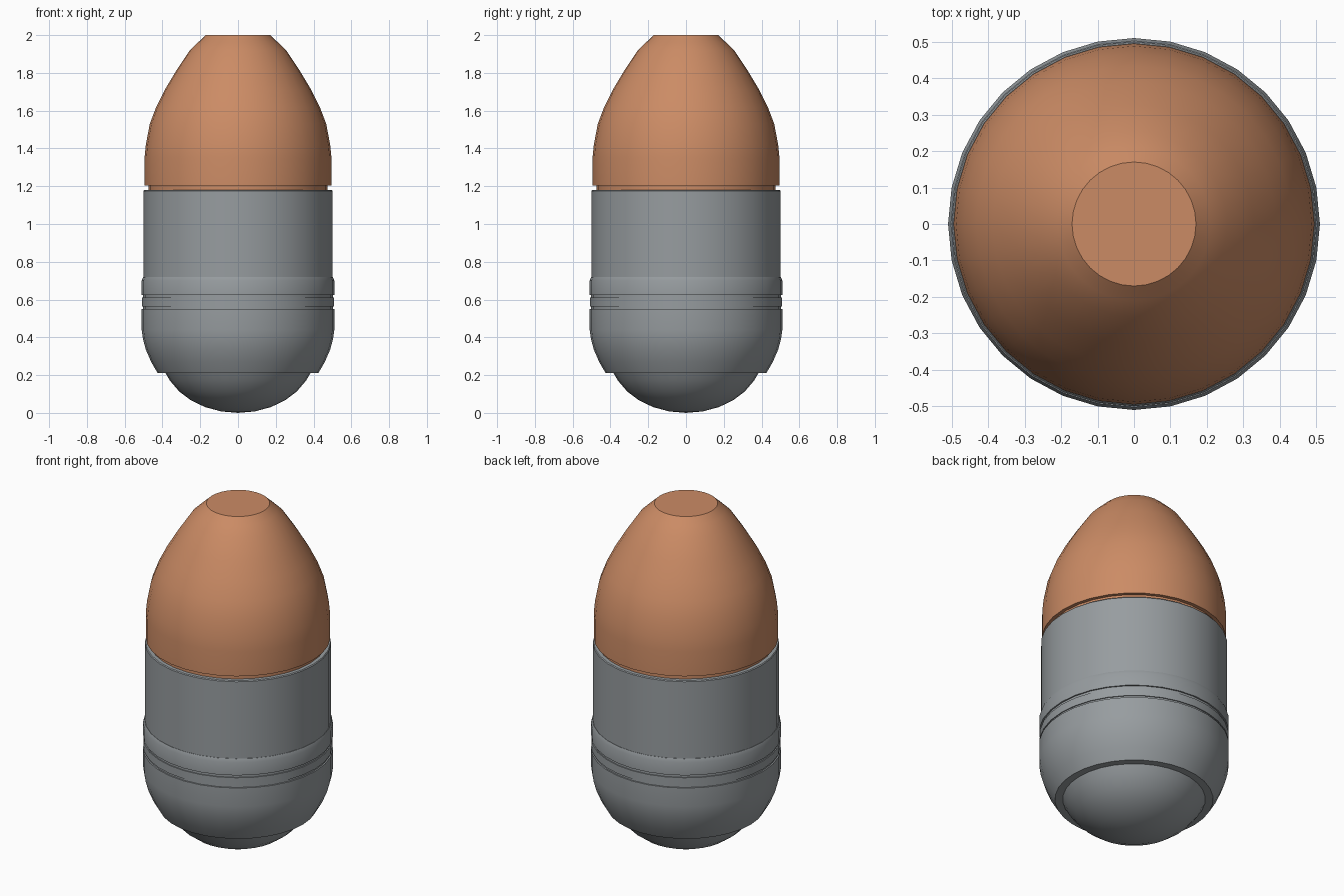
import bpy, bmesh, math

if "Cube" in bpy.data.objects:
    bpy.data.objects.remove(bpy.data.objects["Cube"])

SIDES = 32


def material(name, rgb):
    m = bpy.data.materials.new(name)
    m.diffuse_color = (*rgb, 1)
    m.use_nodes = True
    m.node_tree.nodes["Principled BSDF"].inputs["Base Color"].default_value = m.diffuse_color
    return m


copper = material("copper", (0.60, 0.26, 0.13))
steel = material("grey_steel", (0.31, 0.335, 0.35))


def lathe(name, profile, mat):
    """Spin a (radius, height) profile, listed bottom to top, about z."""
    bm = bmesh.new()
    rings = []
    for r, z in profile:
        if r == 0:
            rings.append([bm.verts.new((0, 0, z))])
        else:
            rings.append([bm.verts.new((r * math.cos(2 * math.pi * i / SIDES),
                                        r * math.sin(2 * math.pi * i / SIDES), z))
                          for i in range(SIDES)])
    for a, b in zip(rings, rings[1:]):
        for i in range(SIDES):
            j = (i + 1) % SIDES
            if len(a) == 1:
                bm.faces.new((a[0], b[j], b[i]))
            else:
                bm.faces.new((a[i], a[j], b[j], b[i]))
    # flat caps on open ends
    if len(rings[0]) > 1:
        bm.faces.new(rings[0][::-1])
    bm.faces.new(rings[-1])
    bmesh.ops.recalc_face_normals(bm, faces=bm.faces)
    me = bpy.data.meshes.new(name)
    bm.to_mesh(me)
    bm.free()
    me.materials.append(mat)
    ob = bpy.data.objects.new(name, me)
    bpy.context.collection.objects.link(ob)
    bpy.ops.object.select_all(action='DESELECT')
    ob.select_set(True)
    bpy.context.view_layer.objects.active = ob
    bpy.ops.object.shade_smooth_by_angle(angle=math.radians(28))
    return ob


# Blunt copper nose with a narrow neck seated in the sleeve
lathe("nose", [(0.475, 1.17), (0.475, 1.205), (0.495, 1.205), (0.495, 1.35),
               (0.488, 1.42), (0.467, 1.53), (0.433, 1.62), (0.388, 1.71),
               (0.328, 1.81), (0.255, 1.92), (0.21, 1.963), (0.17, 2.0)], copper)

# Straight sleeve
lathe("sleeve", [(0.50, 0.70), (0.50, 1.175), (0.496, 1.18)], steel)

# Lower casing: curved skirt, two thin grooves, chamfered collar
lathe("casing", [(0.425, 0.21), (0.46, 0.27), (0.488, 0.335), (0.503, 0.39),
                 (0.51, 0.44), (0.51, 0.55), (0.502, 0.55), (0.502, 0.562),
                 (0.508, 0.562), (0.508, 0.61), (0.502, 0.61), (0.502, 0.625),
                 (0.51, 0.625), (0.51, 0.70), (0.502, 0.72)], steel)

# Rounded base cap
lathe("base_cap", [(0, 0), (0.09, 0.008), (0.175, 0.031), (0.25, 0.067),
                   (0.31, 0.112), (0.36, 0.17), (0.385, 0.213)], steel)
